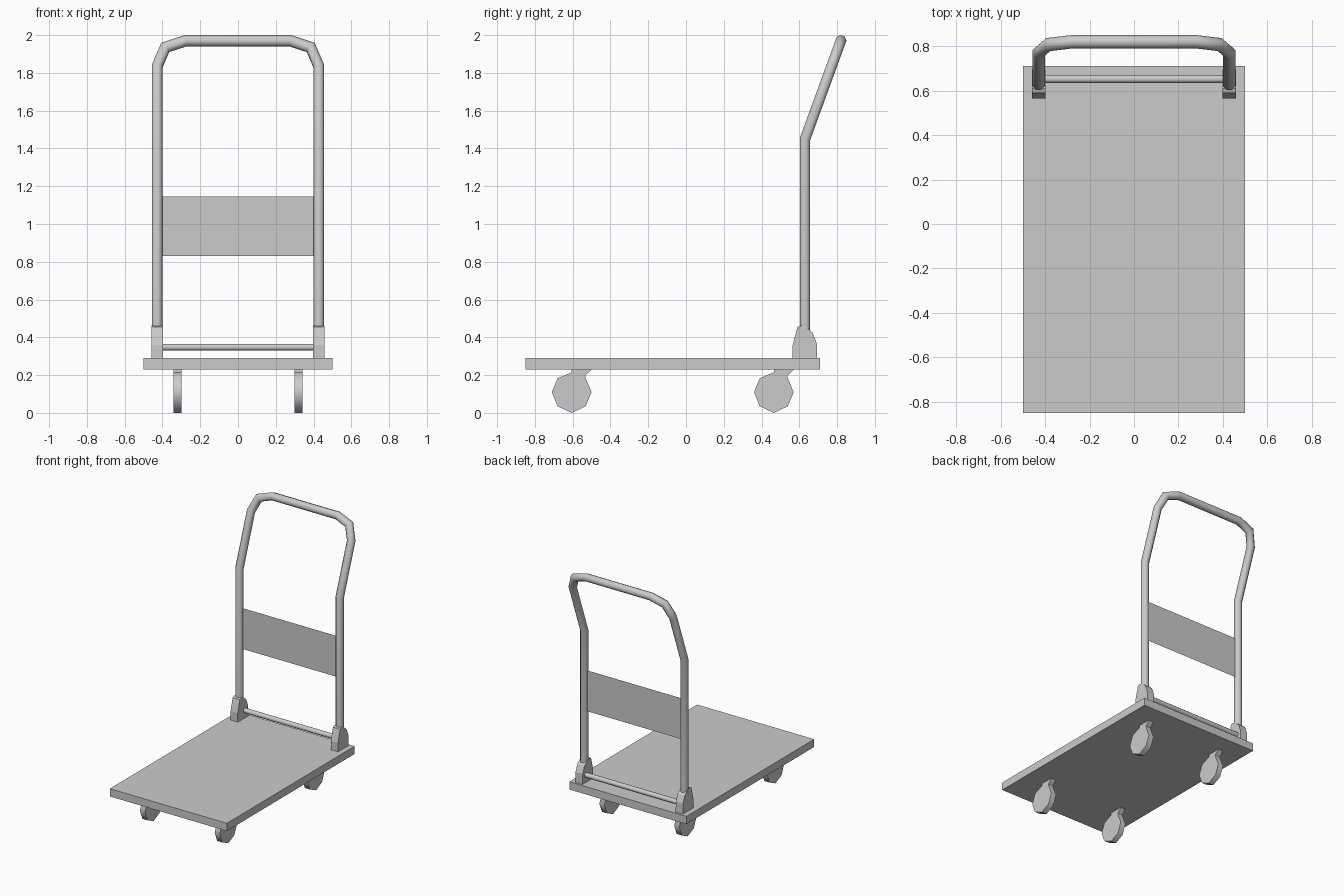
import bpy, bmesh
from math import sin, cos, pi, radians
from mathutils import Vector

if "Cube" in bpy.data.objects:
    bpy.data.objects.remove(bpy.data.objects["Cube"])


def finish(bm, name, angle=None):
    bmesh.ops.recalc_face_normals(bm, faces=bm.faces)
    mesh = bpy.data.meshes.new(name)
    bm.to_mesh(mesh)
    bm.free()
    ob = bpy.data.objects.new(name, mesh)
    bpy.context.collection.objects.link(ob)
    if angle:
        bpy.ops.object.select_all(action='DESELECT')
        ob.select_set(True)
        bpy.context.view_layer.objects.active = ob
        bpy.ops.object.shade_smooth_by_angle(angle=radians(angle))
    return ob


def box(name, x0, x1, y0, y1, z0, z1):
    bm = bmesh.new()
    bmesh.ops.create_cube(bm, size=1)
    for v in bm.verts:
        v.co = ((x0 + x1) / 2 + v.co.x * (x1 - x0),
                (y0 + y1) / 2 + v.co.y * (y1 - y0),
                (z0 + z1) / 2 + v.co.z * (z1 - z0))
    return finish(bm, name)


def extrude_yz(name, profile, x0, x1, dy=0, angle=None):
    """Side-view profile (y, z) extruded between two x positions."""
    bm = bmesh.new()
    a = [bm.verts.new((x0, y + dy, z)) for y, z in profile]
    b = [bm.verts.new((x1, y + dy, z)) for y, z in profile]
    bm.faces.new(a)
    bm.faces.new(b[::-1])
    for i in range(len(a)):
        j = (i + 1) % len(a)
        bm.faces.new((a[i], b[i], b[j], a[j]))
    return finish(bm, name, angle)


def tube(name, path, radius, sides, angle):
    """Mitred tube: each ring is projected along its segment to the bend plane."""
    pts = [Vector(p) for p in path]
    dirs = [(q - p).normalized() for p, q in zip(pts, pts[1:])]
    u = dirs[0].orthogonal().normalized()
    w = dirs[0].cross(u)
    ring = [pts[0] + radius * (cos(t) * u + sin(t) * w)
            for t in (2 * pi * (i + 0.5) / sides for i in range(sides))]
    rings = [ring]
    for k, d in enumerate(dirs):
        n = d + dirs[min(k + 1, len(dirs) - 1)]
        ring = [c + d * ((pts[k + 1] - c).dot(n) / d.dot(n)) for c in ring]
        rings.append(ring)
    bm = bmesh.new()
    rings = [[bm.verts.new(c) for c in r] for r in rings]
    for r, s in zip(rings, rings[1:]):
        for i in range(sides):
            j = (i + 1) % sides
            bm.faces.new((r[i], r[j], s[j], s[i]))
    bm.faces.new(rings[0])
    bm.faces.new(rings[-1])
    return finish(bm, name, angle)


# Deck
box("deck", -0.5, 0.5, -0.85, 0.71, 0.23, 0.29)

# Push handle: half path in x, z, leaning back above the bend, then mirrored
half = [(0.428, 0.30), (0.428, 1.45), (0.428, 1.835), (0.385, 1.935), (0.277, 1.97)]
right = [(x, 0.63 + max(0, z - 1.45) * 0.365, z) for x, z in half]
left = [(-x, y, z) for x, y, z in right]
tube("push_handle", left + right[::-1], 0.03, 8, 50)

# Thin panel between the uprights
bm = bmesh.new()
bm.faces.new([bm.verts.new((x, 0.63, z)) for x, z in
              ((-0.403, 0.83), (0.403, 0.83), (0.403, 1.145), (-0.403, 1.145))])
finish(bm, "back_panel")

# Foot crossbar
tube("crossbar", [(-0.41, 0.652, 0.348), (0.41, 0.652, 0.348)], 0.019, 8, 50)

# Hinge brackets and casters (wheel and fork share one silhouette)
bracket = [(0.565, 0.29), (0.565, 0.36), (0.59, 0.455), (0.61, 0.462), (0.635, 0.455),
           (0.67, 0.425), (0.692, 0.37), (0.695, 0.29)]
caster = [(-0.105, 0.11), (-0.075, 0.183), (0.0, 0.215), (0.0, 0.23), (0.105, 0.23),
          (0.072, 0.197), (0.074, 0.183), (0.105, 0.11), (0.074, 0.035), (0.0, 0.0),
          (-0.075, 0.035)]
for side, s in (("left", -1), ("right", 1)):
    extrude_yz(side + "_bracket", bracket, s * 0.398, s * 0.459)
    for end, y in (("front", -0.605), ("rear", 0.465)):
        extrude_yz(f"{end}_{side}_caster", caster, s * 0.298, s * 0.341, y, 50)
